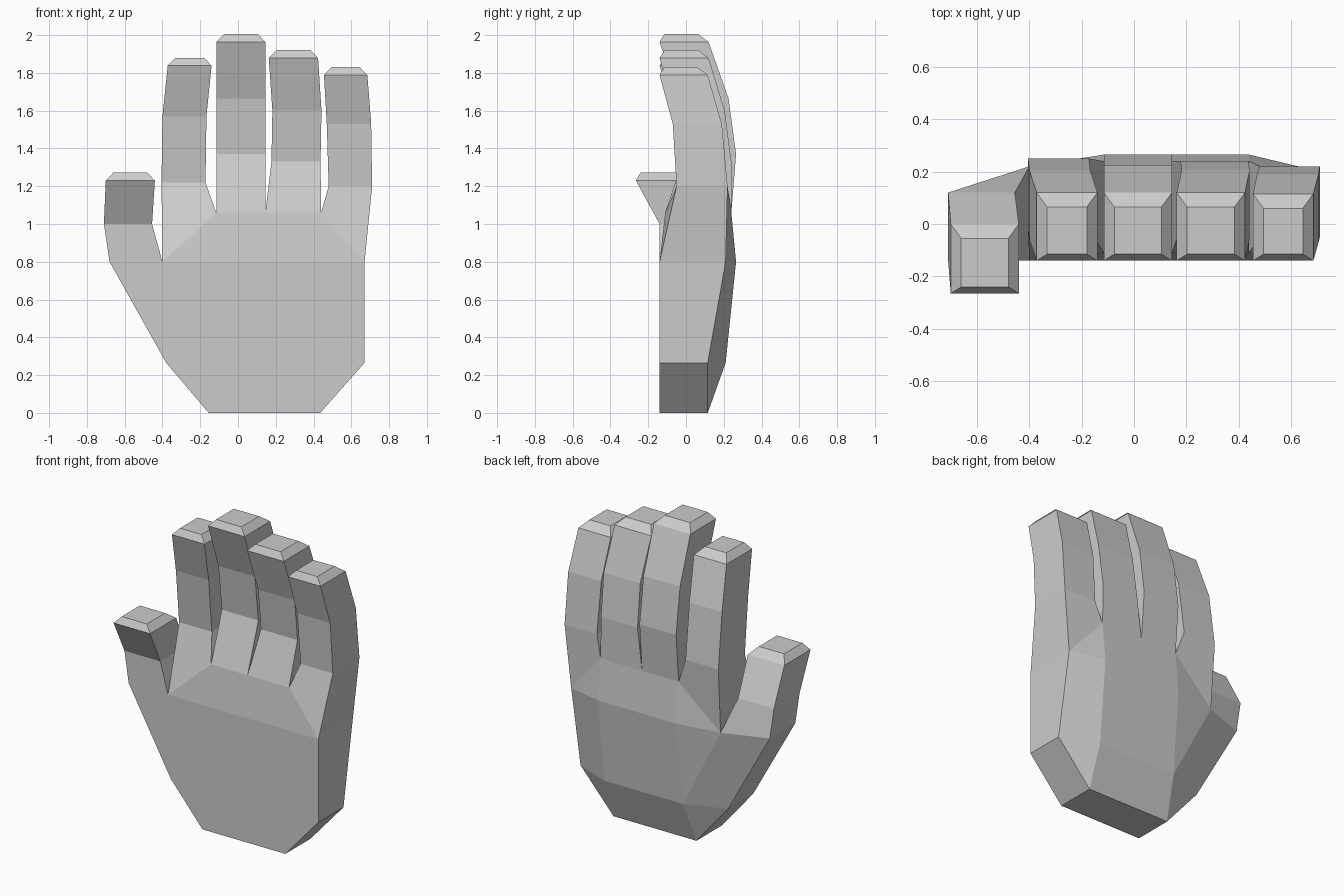
import bpy, bmesh

if "Cube" in bpy.data.objects:
    bpy.data.objects.remove(bpy.data.objects["Cube"])

bm = bmesh.new()
F = -0.14  # palm front plane

# palm outline nodes: x, z, front y, back y
P = {
    "a0": (-.155, 0, F, .115), "a1": (.145, 0, F, .115), "a2": (.435, 0, F, .115),
    "c0": (-.38, .265, F, .115), "c1": (-.125, .265, F, .21), "c2": (.145, .265, F, .21),
    "c3": (.435, .265, F, .21), "c4": (.67, .265, F, .115),
    "d0": (-.68, .8, F, .12), "d1": (-.40, .8, F, .22), "d2": (-.115, .8, F, .265),
    "d3": (.145, .8, F, .265), "d4": (.44, .8, F, .265), "d5": (.67, .8, F, .21),
    "e2": (-.115, 1.06, -.11, .24), "e3": (.145, 1.06, -.11, .24), "e4": (.44, 1.06, -.11, .24),
}


def front(n):
    x, z, f, b = P[n]
    return (x, f, z)


def back(n):
    x, z, f, b = P[n]
    return (x, b, z)


def face(pts):
    bm.faces.new([bm.verts.new(p) for p in pts])


# palm front and back
patches = ("a0 c1 c0|a0 a1 c2 c1|a1 a2 c3 c2|a2 c4 c3|c0 c1 d1 d0|c1 d2 d1|c1 c2 d3 d2|"
           "c2 c3 d4 d3|c3 c4 d5 d4|d1 d2 e2|d2 d3 e3 e2|d3 d4 e4 e3|d4 d5 e4")
for patch in patches.split("|"):
    names = patch.split()
    face([front(n) for n in names])
    face([back(n) for n in reversed(names)])

# palm rim
rim = "d0 c0 a0 a1 a2 c4 d5".split()
for m, n in zip(rim, rim[1:]):
    face([front(m), back(m), back(n), front(n)])


def finger(left, right, joints):
    """Loft a finger from a palm edge through rectangular joints to a bevelled tip."""
    rings = [[front(left), front(right), back(right), back(left)]]
    x0, x1, f, b, z = joints[-1]
    tip = (x0 + .04, x1 - .04, f + .025, b - .055, z + .042)
    for x0, x1, f, b, z in joints + [tip]:
        rings.append([(x0, f, z), (x1, f, z), (x1, b, z), (x0, b, z)])
    for lo, hi in zip(rings, rings[1:]):
        for i in range(4):
            j = (i + 1) % 4
            face([lo[i], lo[j], hi[j], hi[i]])
    face(rings[-1])


# thumb and four fingers: joints are left x, right x, front y, back y, z
finger("d0", "d1", [(-.71, -.455, -.14, .12, 1.0), (-.70, -.44, -.265, 0, 1.23)])
finger("d1", "e2", [(-.405, -.172, -.02, .25, 1.22), (-.40, -.167, -.06, .205, 1.57),
                    (-.372, -.14, F, .12, 1.838)])
finger("e2", "e3", [(-.115, .145, 0, .265, 1.37), (-.115, .145, -.035, .225, 1.665),
                    (-.115, .145, F, .12, 1.963)])
finger("e3", "e4", [(.177, .437, -.02, .24, 1.33), (.182, .442, -.055, .205, 1.6),
                    (.163, .424, F, .12, 1.878)])
finger("e4", "d5", [(.48, .71, -.05, .22, 1.2), (.47, .705, -.07, .19, 1.53),
                    (.455, .685, F, .115, 1.788)])

# weld into one flat-shaded hand
bmesh.ops.remove_doubles(bm, verts=bm.verts, dist=0.0005)
bmesh.ops.recalc_face_normals(bm, faces=bm.faces)
mesh = bpy.data.meshes.new("hand")
bm.to_mesh(mesh)
bm.free()
hand = bpy.data.objects.new("hand", mesh)
bpy.context.collection.objects.link(hand)
